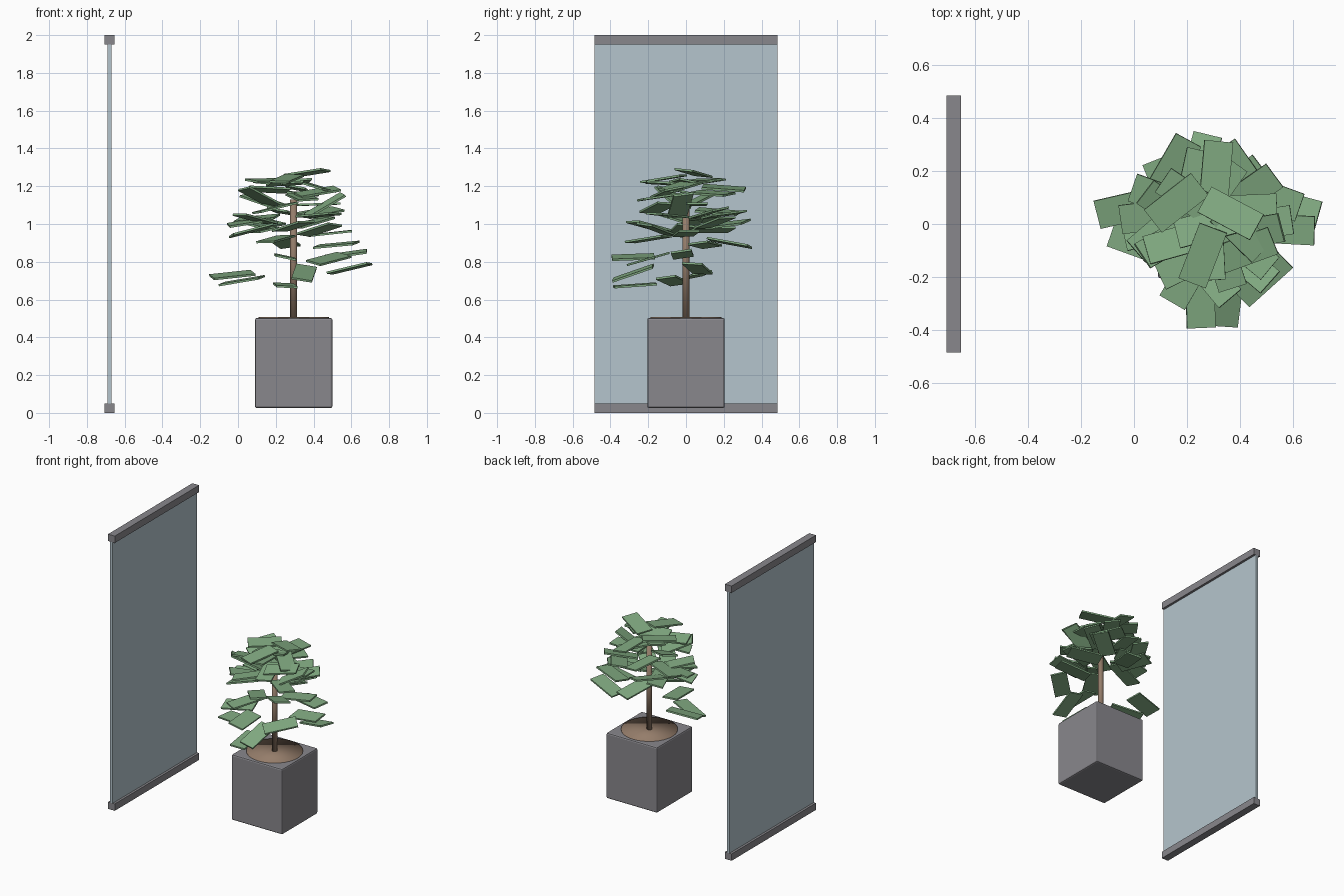
import bpy, math, random
from mathutils import Vector, Euler, Matrix

random.seed(4)
cube = bpy.data.objects.get("Cube")
if cube:
    bpy.data.objects.remove(cube, do_unlink=True)


def material(name, rgb):
    mat = bpy.data.materials.new(name)
    mat.use_nodes = True
    mat.diffuse_color = (*rgb, 1)
    mat.node_tree.nodes["Principled BSDF"].inputs["Base Color"].default_value = (*rgb, 1)
    return mat


GREY = material("stone grey", (.25, .245, .265))
GLASS = material("pale blue glass", (.46, .56, .61))
BROWN = material("bark brown", (.30, .205, .145))
GREEN = material("leaf green", (.225, .41, .225))


def finish(name, mat, bevel=0):
    obj = bpy.context.object
    obj.name = name
    obj.data.materials.append(mat)
    if bevel:
        mod = obj.modifiers.new("soft edges", "BEVEL")
        mod.width = bevel
        mod.segments = 2
    return obj


def box(name, centre, size, mat, bevel=0, turn=None):
    bpy.ops.mesh.primitive_cube_add(size=1)
    obj = bpy.context.object
    obj.data.transform(Matrix.Diagonal((*size, 1)))
    obj.location = centre
    if turn:
        obj.rotation_euler = turn
    return finish(name, mat, bevel)


def cylinder(name, x, low, high, radius, mat):
    bpy.ops.mesh.primitive_cylinder_add(
        vertices=32, radius=radius, depth=high - low, location=(x, 0, (low + high) / 2))
    bpy.ops.object.shade_smooth()
    return finish(name, mat)


# Glass screen held by a bottom and a top rail
SCREEN_X = -.68
DEPTH = .97
RAIL = .05
box("glass_panel", (SCREEN_X, 0, 1), (.02, DEPTH, 2 - 2 * RAIL), GLASS)
for name, z in (("bottom_rail", RAIL / 2), ("top_rail", 2 - RAIL / 2)):
    box(name, (SCREEN_X, 0, z), (.054, DEPTH, RAIL), GREY)

# Planter, soil and trunk
TREE_X = .295
box("planter", (TREE_X, 0, .264), (.41, .41, .477), GREY, bevel=.01)
cylinder("soil", TREE_X, .49, .508, .187, BROWN)
cylinder("trunk", TREE_X, .5, 1.13, .0185, BROWN)


# Leaves are thin slabs that point along a heading and are raised at the tip
def leaf(x, y, z, heading, rise, roll):
    turn = Euler((math.radians(roll), math.radians(-rise), math.radians(heading)))
    box("leaf", (x, y, z), (.225, .11, .011), GREEN, turn=turn)


PLACED = [
    # low outer leaves
    (.02, -.07, .70, 160, -9), (-.03, .06, .73, 193, -6),
    (.25, -.27, .675, -85, -4), (.35, -.28, .74, -97, -19),
    (.25, -.28, .825, -88, -2), (.59, .06, .765, -15, 13),
    (.48, -.2, .815, 42, 11), (.57, -.02, .84, -3, 8),
    # middle ring
    (.52, .1, .89, -20, 5), (.25, .23, .9, 75, -10),
    (.2, -.2, .92, -120, -8), (.43, -.15, .97, -40, 14),
    (.07, -.02, .965, 15, 14), (.1, .1, 1.03, 160, -5),
    (.06, .03, 1.01, 187, -9), (.15, .22, 1.0, 60, 6),
    # upper ring
    (.44, .12, 1.06, 35, 10), (.46, -.03, 1.1, 10, 30),
    (.12, -.07, 1.14, 210, 25), (.4, .2, 1.05, 125, 6),
    # crown
    (.365, .04, 1.27, -28, 8), (.285, -.1, 1.215, -87, 3),
    (.16, .08, 1.23, 38, 1), (.31, .2, 1.19, 85, -4),
    (.42, -.1, 1.17, 20, 9), (.27, -.01, 1.22, 15, 4),
]
for spot in PLACED:
    leaf(*spot, random.uniform(-14, 14))

# Inner leaves that fill the crown in a golden-angle spiral
FILL = 16
for i in range(FILL):
    t = i / (FILL - 1)
    angle = math.radians(137.5) * i
    reach = .21 - .09 * t
    leaf(TREE_X - .02 + reach * math.cos(angle), reach * math.sin(angle), .95 + .29 * t,
         math.degrees(angle) + random.uniform(-40, 40),
         random.uniform(-14, 16), random.uniform(-14, 14))
